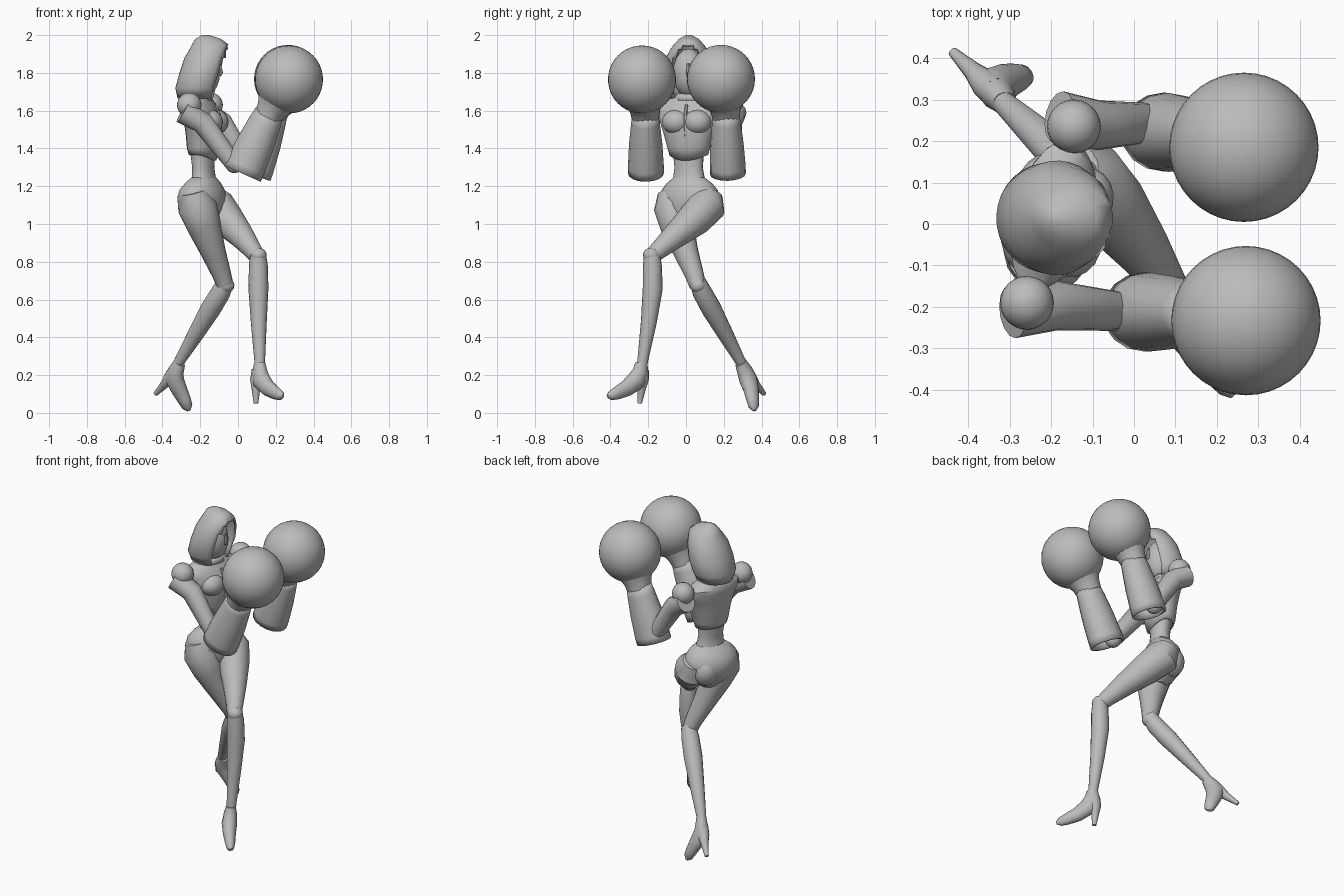
import bpy, bmesh, math
from mathutils import Vector, Matrix

cube = bpy.data.objects.get("Cube")
if cube:
    bpy.data.objects.remove(cube)

grey = bpy.data.materials.new("plain_grey")
grey.use_nodes = True
grey.diffuse_color = (0.5, 0.5, 0.5, 1)
grey.node_tree.nodes["Principled BSDF"].inputs["Base Color"].default_value = (0.5, 0.5, 0.5, 1)


def finish(name, bm, angle=40, thick=0):
    """Turn a bmesh into a smooth shaded object."""
    bmesh.ops.recalc_face_normals(bm, faces=bm.faces)
    mesh = bpy.data.meshes.new(name)
    bm.to_mesh(mesh)
    bm.free()
    mesh.materials.append(grey)
    ob = bpy.data.objects.new(name, mesh)
    bpy.context.collection.objects.link(ob)
    if thick:
        mod = ob.modifiers.new("shell", 'SOLIDIFY')
        mod.thickness, mod.offset = thick, -1
    bpy.ops.object.select_all(action='DESELECT')
    ob.select_set(True)
    bpy.context.view_layer.objects.active = ob
    bpy.ops.object.shade_smooth_by_angle(angle=math.radians(angle))
    return ob


def skin(name, rings, caps=(True, True), skip=None, angle=40, thick=0):
    """Bridge equal rings of points; skip(row, column) leaves openings."""
    bm = bmesh.new()
    rows = [[bm.verts.new(p) for p in ring] for ring in rings]
    n = len(rows[0])
    for r in range(len(rows) - 1):
        for i in range(n):
            if skip and skip(r, i):
                continue
            j = (i + 1) % n
            bm.faces.new((rows[r][i], rows[r][j], rows[r + 1][j], rows[r + 1][i]))
    for cap, row in zip(caps, (rows[0], rows[-1])):
        if cap:
            bm.faces.new(row)
    bmesh.ops.delete(bm, geom=[v for v in bm.verts if not v.link_faces], context='VERTS')
    return finish(name, bm, angle, thick)


def stack(name, levels, yaw, n=20, dip=0, **kw):
    """Horizontal sections: z, centre x, centre y, depth, half width.
    dip lowers the front of the first section to a point."""
    turn = Matrix.Rotation(math.radians(yaw), 3, 'Z')
    rings = []
    for k, (z, x, y, depth, width) in enumerate(levels):
        ring = []
        for i in range(n):
            a = math.tau * i / n
            drop = dip * max(0, math.cos(a)) ** 2 if k == 0 else 0
            ring.append(Vector((x, y, z - drop))
                        + turn @ Vector((depth * math.cos(a), width * math.sin(a), 0)))
        rings.append(ring)
    return skin(name, rings, **kw)


def limb(name, path, n=14, side=(0, 1, 0), flat=1, **kw):
    """Tapered tube: x, y, z, radius; flat scales the sideways radius."""
    pts = [Vector(p[:3]) for p in path]
    rings = []
    for k, p in enumerate(pts):
        t = (pts[min(k + 1, len(pts) - 1)] - pts[max(k - 1, 0)]).normalized()
        u = Vector(side)
        u = (u - t * u.dot(t)).normalized()
        v = t.cross(u)
        r = path[k][3]
        rings.append([p + r * (flat * u * math.cos(math.tau * i / n) + v * math.sin(math.tau * i / n))
                      for i in range(n)])
    return skin(name, rings, **kw)


def ball(name, centre, radius, scale=(1, 1, 1), yaw=0, seg=32):
    bm = bmesh.new()
    m = Matrix.Translation(centre) @ Matrix.Rotation(math.radians(yaw), 4, 'Z') @ Matrix.Diagonal((*scale, 1))
    bmesh.ops.create_uvsphere(bm, u_segments=seg, v_segments=seg // 2, radius=radius, matrix=m)
    return finish(name, bm, 60)


# Hood with a narrow arched front opening, and the masked face inside it
hood = [(1.665, -.212, .015, .108, .105), (1.72, -.21, .015, .122, .132), (1.80, -.186, .015, .124, .138),
        (1.88, -.165, .015, .118, .122), (1.925, -.152, .015, .105, .098), (1.95, -.147, .015, .097, .08),
        (1.98, -.158, .015, .068, .052), (2.0, -.172, .015, .02, .015)]
opening = [4, 4, 4, 3, 2, 0, 0]
stack("hood", hood, -3, n=32, caps=(False, True), thick=.012, angle=50,
      skip=lambda r, i: min(i, 31 - i) < opening[r])
ball("face", (-.185, .015, 1.8), .095, (.95, .9, 1.35), -5, 20)
limb("nose", [(-.1, .013, 1.85, .008), (-.092, .013, 1.8, .013), (-.1, .013, 1.785, .01)], 8)
limb("neck", [(-.195, .018, 1.58, .06), (-.195, .018, 1.66, .045), (-.19, .015, 1.75, .045)])

# Cropped jacket with a pointed hem, hanging over the waist
stack("jacket", [(1.365, -.187, .015, .07, .105), (1.40, -.185, .015, .083, .115), (1.48, -.18, .015, .094, .138),
                 (1.55, -.185, .018, .097, .165), (1.60, -.197, .022, .093, .187), (1.63, -.205, .024, .083, .182),
                 (1.66, -.207, .022, .066, .125), (1.685, -.203, .02, .05, .065)], -15, n=20, dip=.03,
      caps=(False, True), thick=.01, angle=30)
stack("collar", [(1.655, -.2, .02, .066, .095), (1.69, -.2, .02, .056, .07)], -15, n=12,
      caps=(False, False), thick=.008)
for label, s in (("left", 1), ("right", -1)):
    bust = Vector((-.133, .004, 1.54)) + Vector((.26, .97, 0)) * s * .058
    ball(label + "_chest_plate", bust, .078, (.88, .98, .85), -15, 16)
limb("jacket_front_strip", [(-.125, .002, 1.34, .008), (-.108, .0, 1.42, .009), (-.092, -.003, 1.5, .009),
                            (-.092, -.003, 1.56, .009), (-.12, .002, 1.63, .008)], 6)
stack("waist", [(1.38, -.188, .013, .062, .085), (1.30, -.184, .014, .055, .078), (1.25, -.181, .015, .058, .086),
                (1.2, -.182, .016, .075, .105)], -22)

# Pelvis and the flared side panels of the brief
stack("pelvis", [(1.245, -.181, .016, .061, .09), (1.215, -.185, .018, .085, .13), (1.18, -.19, .02, .108, .158),
                 (1.14, -.192, .021, .118, .165), (1.08, -.192, .02, .115, .155), (1.02, -.18, .016, .085, .10),
                 (.97, -.168, .01, .045, .045)], -28, n=24)
for label, centre in (("left", (-.195, .09, 1.1)), ("right", (-.235, -.04, 1.1))):
    ball(label + "_seat", centre, .09, (.95, .9, 1.05), -28, 20)

# Legs: the left one crosses forward, the right one trails behind
limb("left_thigh", [(-.15, .125, 1.16, .07), (-.125, .11, 1.1, .104), (-.06, .045, 1.025, .092),
                    (.02, -.06, .935, .068), (.075, -.14, .865, .05), (.1, -.18, .83, .043)], 16)
limb("right_thigh", [(-.235, -.08, 1.17, .07), (-.215, -.067, 1.09, .104), (-.18, -.047, .99, .09),
                     (-.13, 0, .85, .066), (-.085, .045, .73, .05), (-.07, .06, .68, .045)], 16)
limb("left_shin", [(.105, -.18, .85, .042), (.108, -.178, .78, .05), (.108, -.176, .66, .053),
                   (.11, -.197, .48, .042), (.115, -.23, .27, .028), (.115, -.235, .23, .028)], 16)
limb("right_shin", [(-.062, .062, .7, .042), (-.09, .085, .64, .052), (-.145, .135, .55, .054),
                    (-.228, .213, .41, .042), (-.312, .29, .27, .028), (-.33, .31, .23, .028)], 16)
for label, knee in (("left", (.107, -.183, .835)), ("right", (-.064, .064, .675))):
    ball(label + "_knee_cap", knee, .045, (1, 1, .9), seg=16)


def shoe(label, sole, heel, side):
    """High heeled shoe along a path, with a tapering heel."""
    limb(label + "_shoe", sole, 14, side, .85)
    limb(label + "_shoe_heel", heel, 10, side)


shoe("left", [(.115, -.236, .265, .034), (.115, -.24, .22, .045), (.125, -.265, .17, .053),
              (.16, -.315, .13, .044), (.2, -.365, .105, .035), (.225, -.398, .092, .026),
              (.238, -.415, .088, .009)],
     [(.11, -.233, .225, .038), (.1, -.232, .17, .036), (.095, -.236, .12, .022),
      (.095, -.245, .05, .012)], (.83, .55, 0))
shoe("right", [(-.31, .29, .265, .034), (-.33, .312, .22, .046), (-.335, .33, .175, .053),
               (-.31, .345, .12, .045), (-.285, .353, .07, .038), (-.268, .358, .032, .03),
               (-.26, .362, .012, .01)],
     [(-.335, .318, .22, .038), (-.36, .34, .185, .036), (-.39, .37, .15, .023),
      (-.437, .415, .1, .012)], (.65, .76, 0))


def arm(label, shoulder, elbow, base, wrist, glove):
    """Shoulder ball, flared sleeve, open cuff and round glove."""
    shoulder, elbow, base, wrist, glove = map(Vector, (shoulder, elbow, base, wrist, glove))
    ball(label + "_shoulder", shoulder, .065, seg=24)
    out = Vector((-.035, math.copysign(.022, shoulder.y), -.035))
    limb(label + "_upper_arm", [(*(shoulder + out), .064), (*shoulder.lerp(elbow, .3), .06),
                                (*shoulder.lerp(elbow, .7), .052), (*elbow, .046)], 14)
    ball(label + "_elbow", elbow, .046, seg=16)
    limb(label + "_forearm", [(*elbow, .044), (*wrist, .045)], 12)
    along = (wrist - base).normalized()
    limb(label + "_cuff", [(*base, .108), (*base.lerp(wrist, .12), .108), (*base.lerp(wrist, .5), .1),
                           (*base.lerp(wrist, .85), .086), (*wrist, .078)], 16, (0, 1, 0), .88,
         caps=(False, False), thick=.012)
    limb(label + "_wrist", [(*(wrist - along * .02), .074), (*wrist.lerp(glove, .12), .082),
                            (*wrist.lerp(glove, .3), .1), (*wrist.lerp(glove, .5), .12)], 18, angle=60)
    ball(label + "_glove", glove, .18, seg=40)


arm("right", (-.258, -.19, 1.63), (-.02, -.212, 1.315), (.022, -.212, 1.268), (.165, -.215, 1.585),
    (.27, -.233, 1.765))
arm("left", (-.145, .235, 1.63), (.055, .245, 1.31), (.07, .222, 1.265), (.185, .212, 1.585),
    (.265, .185, 1.768))
